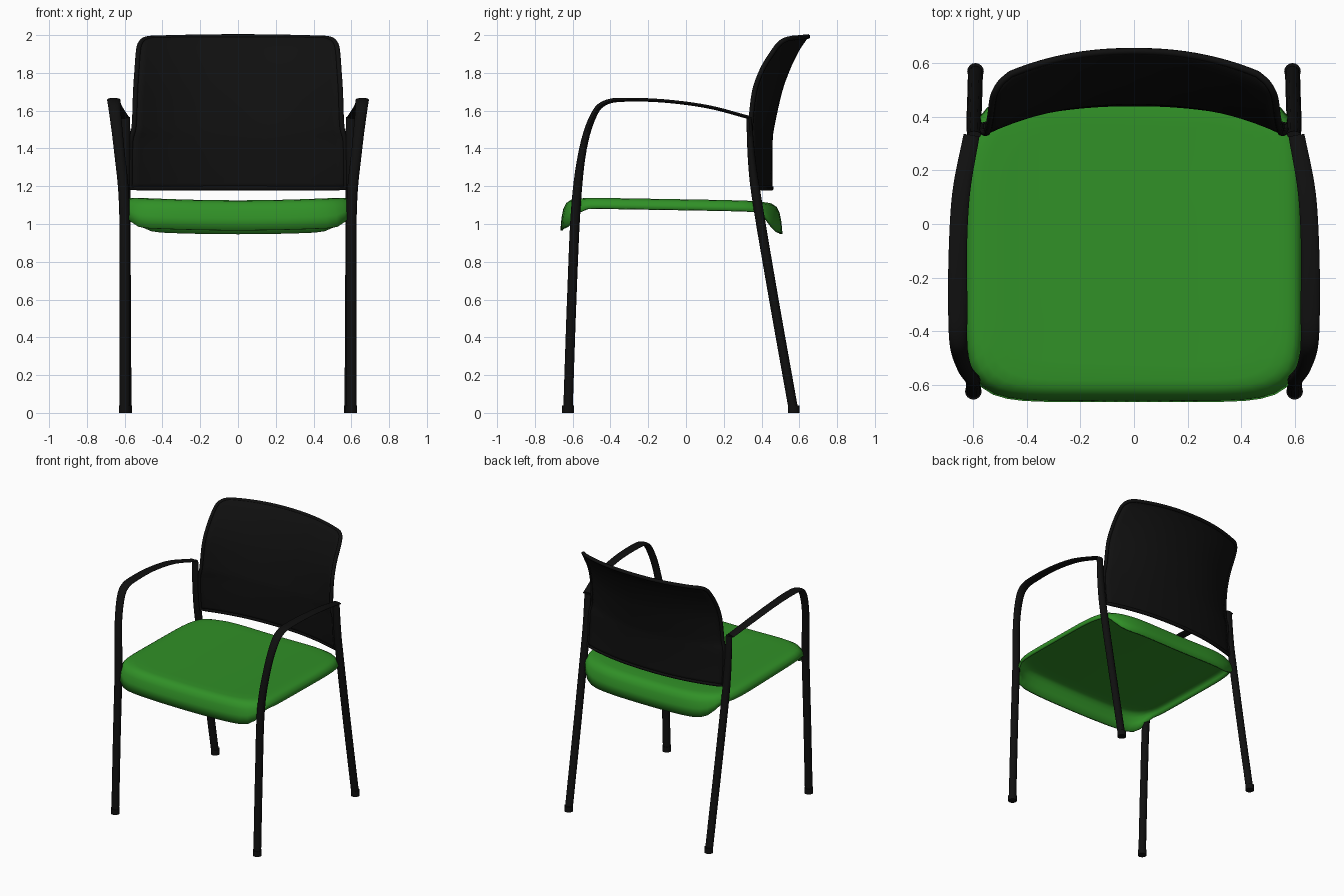
import bpy, bmesh, math
from mathutils import Vector

old = bpy.data.objects.get("Cube")
if old:
    bpy.data.objects.remove(old, do_unlink=True)


def material(name, colour):
    m = bpy.data.materials.new(name)
    m.use_nodes = True
    m.diffuse_color = (*colour, 1)
    bsdf = m.node_tree.nodes["Principled BSDF"]
    bsdf.inputs["Base Color"].default_value = (*colour, 1)
    bsdf.inputs["Roughness"].default_value = 0.6
    return m


black = material("black", (0.005, 0.005, 0.005))
green = material("green", (0.03, 0.28, 0.02))


def finish(name, bm, mat, angle=45):
    bmesh.ops.recalc_face_normals(bm, faces=bm.faces)
    mesh = bpy.data.meshes.new(name)
    bm.to_mesh(mesh)
    bm.free()
    ob = bpy.data.objects.new(name, mesh)
    bpy.context.collection.objects.link(ob)
    mesh.materials.append(mat)
    bpy.ops.object.select_all(action='DESELECT')
    ob.select_set(True)
    bpy.context.view_layer.objects.active = ob
    bpy.ops.object.shade_smooth_by_angle(angle=math.radians(angle))
    return ob


def solidify(ob, thickness, offset):
    mod = ob.modifiers.new("thickness", 'SOLIDIFY')
    mod.thickness, mod.offset = thickness, offset


def spline(points, steps=6):
    """Smooth path through points of any dimension."""
    pts = [Vector(p) for p in points]
    pts = [pts[0] * 2 - pts[1]] + pts + [pts[-1] * 2 - pts[-2]]
    out = []
    for a, b, c, d in zip(pts, pts[1:], pts[2:], pts[3:]):
        for i in range(steps):
            t = i / steps
            out.append((b * 2 + (c - a) * t + (a * 2 - b * 5 + c * 4 - d) * t * t
                        + (b * 3 - a - c * 3 + d) * t ** 3) / 2)
    return out + [pts[-2]]


def bridge(bm, r1, r2, closed=True):
    n = len(r1)
    for i in range(n if closed else n - 1):
        j = (i + 1) % n
        bm.faces.new((r1[i], r1[j], r2[j], r2[i]))


def sweep(name, points, sizes, side, mat, sides=12):
    """Elliptical tube; sizes are (half width, half depth) per point."""
    path = spline(points)
    size = spline([(a, b, 0) for a, b in sizes])
    bm = bmesh.new()
    rings = []
    for i, p in enumerate(path):
        tan = (path[min(i + 1, len(path) - 1)] - path[max(i - 1, 0)]).normalized()
        x = Vector((1, 0, 0))
        x = (x - tan * x.dot(tan)).normalized()
        n = tan.cross(x)
        ring = []
        for k in range(sides):
            t = math.tau * k / sides
            v = p + x * math.cos(t) * size[i].x + n * math.sin(t) * size[i].y
            ring.append(bm.verts.new((v.x * side, v.y, v.z)))
        rings.append(ring)
    for a, b in zip(rings, rings[1:]):
        bridge(bm, a, b)
    bm.faces.new(rings[0])
    bm.faces.new(rings[-1])
    return finish(name, bm, mat)


# Legs, with each front leg running on into a flattened armrest
front_path = [(.6, -.625, .01), (.6, -.605, .6), (.602, -.582, 1.1), (.63, -.545, 1.4),
              (.65, -.487, 1.58), (.657, -.42, 1.645), (.658, -.3, 1.658),
              (.658, -.1, 1.65), (.645, .12, 1.62), (.607, .33, 1.565)]
front_size = [(.028, .025)] * 3 + [(.028, .02), (.031, .017), (.034, .013), (.036, .01),
                                   (.034, .009), (.033, .009), (.03, .009)]
rear_path = [(.592, .57, .01), (.595, .465, .6), (.598, .38, 1.1), (.597, .35, 1.32), (.597, .333, 1.565)]
rear_size = [(.028, .025)] * 3 + [(.028, .021), (.026, .014)]

for side, word in ((1, "left"), (-1, "right")):
    sweep(f"{word}_front_leg_and_arm", front_path, front_size, side, black)
    sweep(f"{word}_rear_leg", rear_path, rear_size, side, black)
    for y, x, part in ((-.625, .6, "front"), (.57, .592, "rear")):
        bm = bmesh.new()
        bmesh.ops.create_cone(bm, cap_ends=True, segments=16, radius1=.031, radius2=.031, depth=.04)
        bmesh.ops.translate(bm, verts=bm.verts, vec=(x * side, y, .02))
        finish(f"{word}_{part}_foot", bm, black)

# Seat: concentric rounded outlines with a lip, deeper at front and back
bm = bmesh.new()
N = 96
rings = []
for scale, drop in ((.2, 0), (.4, 0), (.6, 0), (.75, 0), (.86, 0), (.91, .03), (.95, .13),
                    (.975, .32), (.99, .6), (1, 1)):
    ring = []
    for k in range(N):
        t = math.tau * k / N
        c, s = math.cos(t), math.sin(t)
        power = 7 if s < 0 else 5
        r = (abs(c) ** power + abs(s) ** power) ** (-1 / power)
        x, y = c * r, s * r
        blend = min(1, max(0, (abs(y) - .78) / .2))
        depth = .06 + .1 * blend * blend * (3 - 2 * blend)
        sx = x * scale
        z = 1.117 + .02 * sx * sx - .01 * y * scale - drop * depth
        ring.append(bm.verts.new((sx * .63, y * scale * .588 - .077, z)))
    rings.append(ring)
bm.faces.new(rings[0])
for a, b in zip(rings, rings[1:]):
    bridge(bm, a, b)
seat = finish("seat", bm, green, 60)
solidify(seat, .014, -1)

# Backrest: rows of (height, half width, centre depth, edge depth)
rows = spline([(1.19, .57, .452, .365), (1.3, .57, .45, .352), (1.44, .567, .452, .345),
               (1.52, .55, .462, .342), (1.7, .543, .502, .362), (1.82, .535, .545, .405),
               (1.91, .528, .59, .46), (1.955, .518, .62, .495), (1.977, .495, .637, .53),
               (1.984, .46, .645, .56)], 4)
bm = bmesh.new()
grid = []
for z, w, mid, edge in rows:
    row = []
    for k in range(25):
        u = k / 12 - 1
        crown = .008 * (1 - u * u) * max(0, (z - 1.8) / .18)
        row.append(bm.verts.new((u * w, mid + (edge - mid) * abs(u) ** 2.2, z + crown)))
    grid.append(row)
for a, b in zip(grid, grid[1:]):
    bridge(bm, a, b, closed=False)
border = ([v.co.copy() for v in grid[0]] + [r[-1].co.copy() for r in grid[1:-1]]
          + [v.co.copy() for v in reversed(grid[-1])] + [r[0].co.copy() for r in reversed(grid[1:-1])])
back = finish("backrest_panel", bm, black, 60)
solidify(back, .014, 0)

# Raised rim around the backrest
curve = bpy.data.curves.new("backrest_rim", 'CURVE')
curve.dimensions = '3D'
curve.bevel_depth = .013
curve.bevel_resolution = 2
line = curve.splines.new('POLY')
line.points.add(len(border) - 1)
for p, co in zip(line.points, border):
    p.co = (*co, 1)
line.use_cyclic_u = True
curve.materials.append(black)
bpy.context.collection.objects.link(bpy.data.objects.new("backrest_rim", curve))
